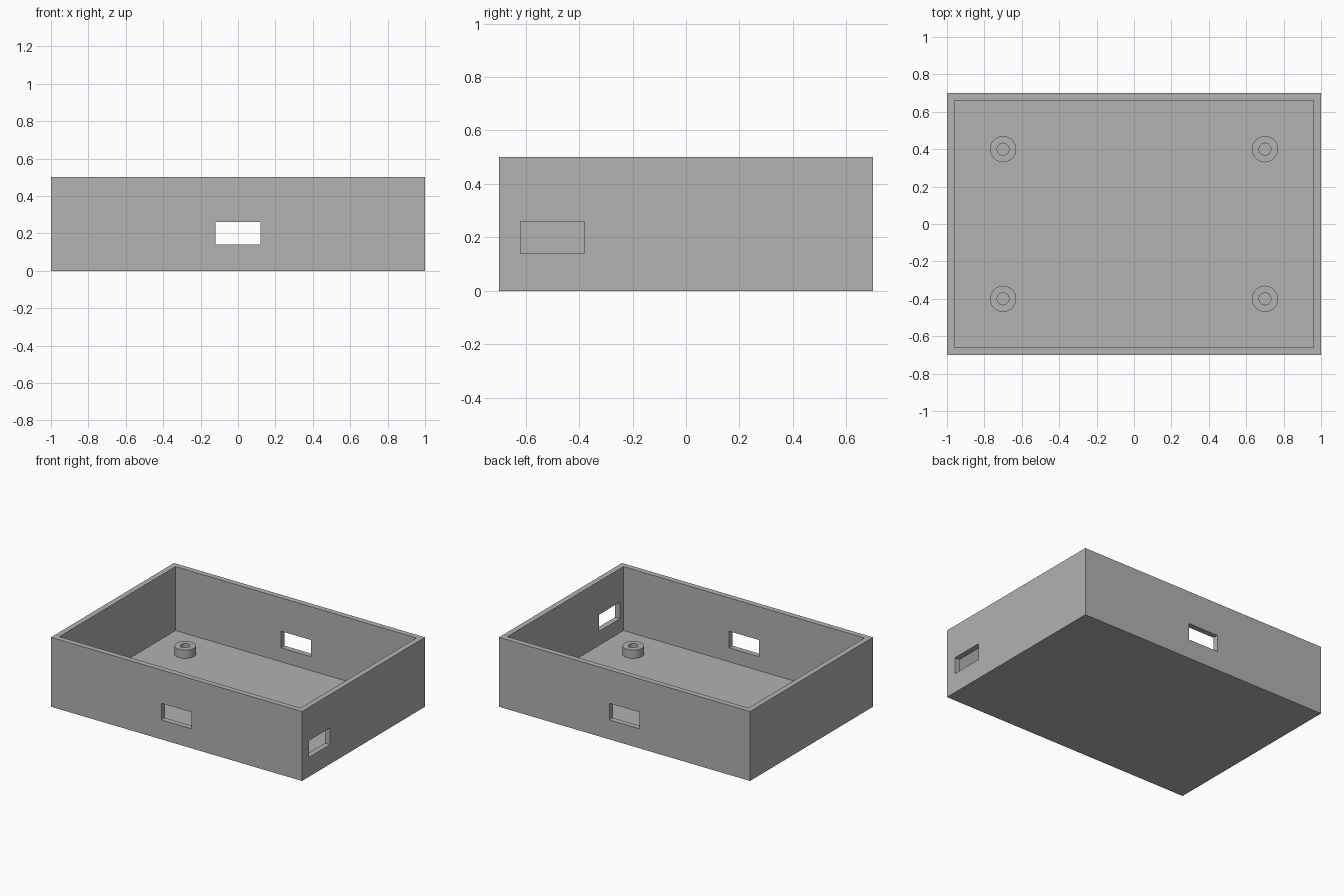
import bpy
import bmesh
from math import radians, tau
from mathutils import Matrix, Vector

default_cube = bpy.data.objects.get("Cube")
if default_cube:
    bpy.data.objects.remove(default_cube)

LENGTH, WIDTH, HEIGHT = 2.0, 1.4, 0.5
WALL = 0.04
SLOT_W, SLOT_H, SLOT_Z = 0.24, 0.12, 0.2
POST_R, HOLE_R, POST_TOP = 0.07, 0.032, 0.1

grey = bpy.data.materials.new("plain grey")
grey.use_nodes = True
colour = (0.445, 0.445, 0.445, 1)
grey.diffuse_color = colour
grey.node_tree.nodes["Principled BSDF"].inputs["Base Color"].default_value = colour


def add_object(name, bm):
    bmesh.ops.recalc_face_normals(bm, faces=bm.faces)
    mesh = bpy.data.meshes.new(name)
    bm.to_mesh(mesh)
    bm.free()
    mesh.materials.append(grey)
    obj = bpy.data.objects.new(name, mesh)
    bpy.context.collection.objects.link(obj)
    return obj


def add_box(name, centre, size):
    bm = bmesh.new()
    matrix = Matrix.Translation(centre) @ Matrix.Diagonal((*size, 1))
    bmesh.ops.create_cube(bm, size=1, matrix=matrix)
    return add_object(name, bm)


# Open tray: solid block with the cavity and wall slots cut away
tray = add_box("tray", (0, 0, HEIGHT / 2), (LENGTH, WIDTH, HEIGHT))
cutters = [
    add_box("cavity_cutter", (0, 0, WALL + HEIGHT / 2),
            (LENGTH - 2 * WALL, WIDTH - 2 * WALL, HEIGHT)),
    add_box("front_back_slot_cutter", (0, 0, SLOT_Z), (SLOT_W, WIDTH + 1, SLOT_H)),
    add_box("side_slot_cutter", (LENGTH / 2, -0.5, SLOT_Z), (0.2, SLOT_W, SLOT_H)),
]
for cutter in cutters:
    cutter.hide_render = True
    cutter.hide_set(True)
    cut = tray.modifiers.new(cutter.name, 'BOOLEAN')
    cut.operation = 'DIFFERENCE'
    cut.solver = 'EXACT'
    cut.object = cutter

# Apply the cuts so that the helpers can go
bpy.context.view_layer.objects.active = tray
for cutter in cutters:
    bpy.ops.object.modifier_apply(modifier=cutter.name)
    bpy.data.objects.remove(cutter)


# Hollow mounting post: a profile spun around the vertical axis
def add_post(name, x, y):
    bm = bmesh.new()
    profile = [(POST_R, WALL), (POST_R, POST_TOP), (HOLE_R, POST_TOP), (HOLE_R, WALL)]
    verts = [bm.verts.new((r, 0, z)) for r, z in profile]
    edges = [bm.edges.new(pair) for pair in zip(verts, verts[1:])]
    bmesh.ops.spin(bm, geom=verts + edges, cent=(0, 0, 0), axis=(0, 0, 1),
                   angle=tau, steps=40, use_merge=True)
    bmesh.ops.remove_doubles(bm, verts=bm.verts, dist=1e-4)
    bmesh.ops.translate(bm, verts=bm.verts, vec=Vector((x, y, 0)))
    post = add_object(name, bm)
    # The tube is open below, so make sure its top faces up
    if sum(p.normal.z for p in post.data.polygons) < 0:
        post.data.flip_normals()
    bpy.ops.object.select_all(action='DESELECT')
    post.select_set(True)
    bpy.context.view_layer.objects.active = post
    bpy.ops.object.shade_smooth_by_angle(angle=radians(30))


for depth_name, y in (("front", -0.4), ("back", 0.4)):
    for side_name, x in (("left", 0.7), ("right", -0.7)):
        add_post(f"{depth_name}_{side_name}_post", x, y)
